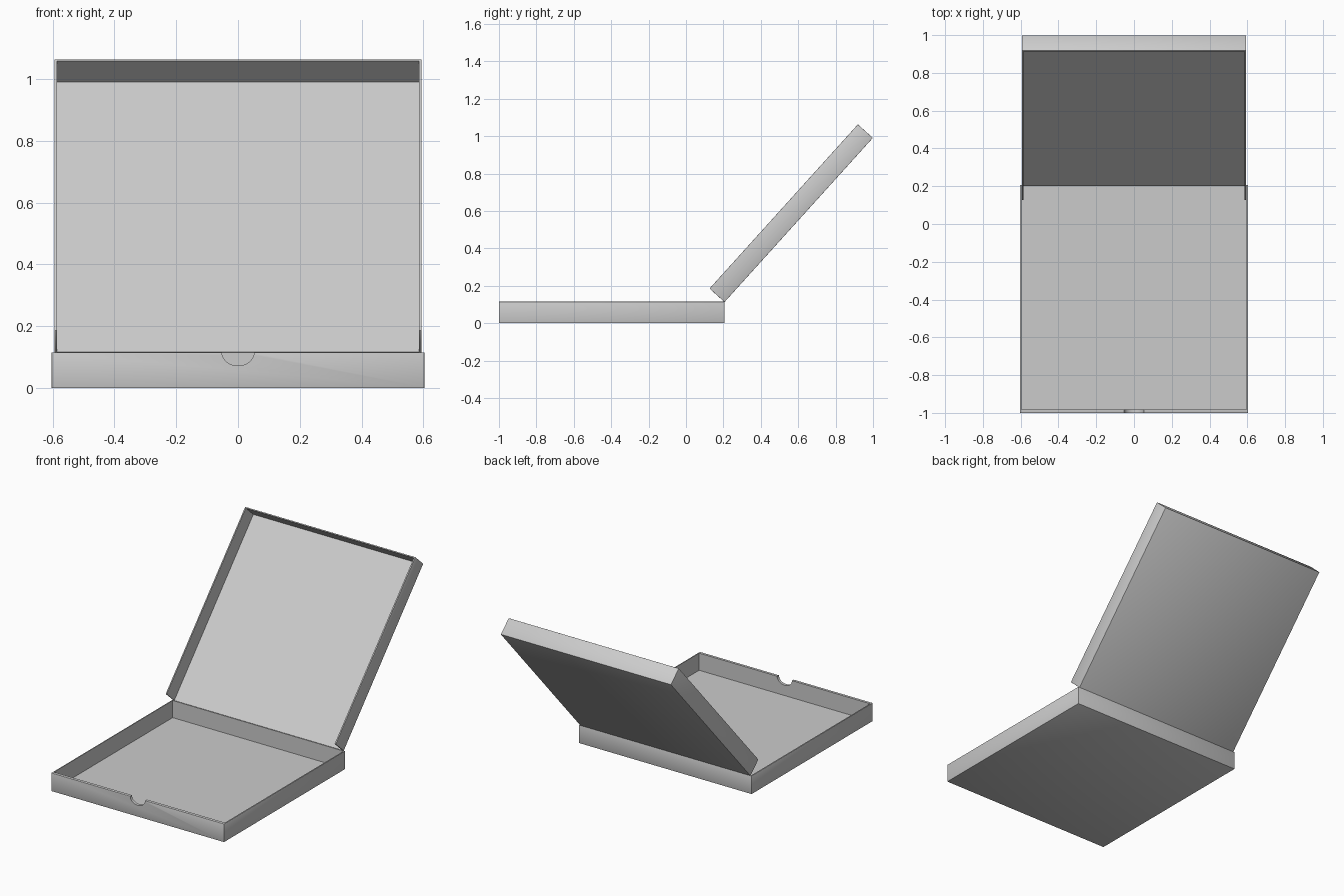
import bpy
from math import radians

if "Cube" in bpy.data.objects:
    bpy.data.objects.remove(bpy.data.objects["Cube"])

LID_ANGLE = radians(47.9)


def box(name, lo, hi, bevel=0.0):
    """Axis-aligned box between two corners, with optionally softened edges."""
    bpy.ops.mesh.primitive_cube_add(size=1)
    ob = bpy.context.object
    ob.name = name
    for v in ob.data.vertices:
        v.co = [lo[i] + (v.co[i] + 0.5) * (hi[i] - lo[i]) for i in range(3)]
    if bevel:
        mod = ob.modifiers.new("soft_edges", 'BEVEL')
        mod.width = bevel
        mod.segments = 2
        apply(ob, mod)
    return ob


def apply(ob, mod):
    bpy.context.view_layer.objects.active = ob
    bpy.ops.object.modifier_apply(modifier=mod.name)


def cut(ob, cutter):
    mod = ob.modifiers.new("cut", 'BOOLEAN')
    mod.operation = 'DIFFERENCE'
    mod.solver = 'EXACT'
    mod.object = cutter
    apply(ob, mod)
    bpy.data.objects.remove(cutter, do_unlink=True)


# Base tray: thin cardboard walls, doubled at the front
tray = box("base_tray", (-0.603, -1.0, 0), (0.603, 0.207, 0.115), 0.002)
cut(tray, box("tray_cavity", (-0.596, -0.982, 0.007), (0.596, 0.2, 0.3)))

# Thumb notch in the front wall
bpy.ops.mesh.primitive_cylinder_add(vertices=32, radius=1, depth=0.1,
                                    location=(0, -1.0, 0.115),
                                    rotation=(radians(90), 0, 0))
notch = bpy.context.object
notch.scale = (0.052, 0.043, 1)
bpy.context.view_layer.update()
cut(tray, notch)

# Lid: panel with two sides and a front flap, open at the hinge
lid = box("lid", (-0.594, 0, 0), (0.594, 1.183, 0.108), 0.002)
cut(lid, box("lid_cavity", (-0.586, -0.1, 0.006), (0.586, 1.176, 0.3)))
lid.rotation_euler = (LID_ANGLE, 0, 0)
lid.location = (0, 0.206, 0.113)

for ob in (tray, lid):
    bpy.ops.object.select_all(action='DESELECT')
    ob.select_set(True)
    bpy.context.view_layer.objects.active = ob
    bpy.ops.object.shade_smooth_by_angle(angle=radians(30))
